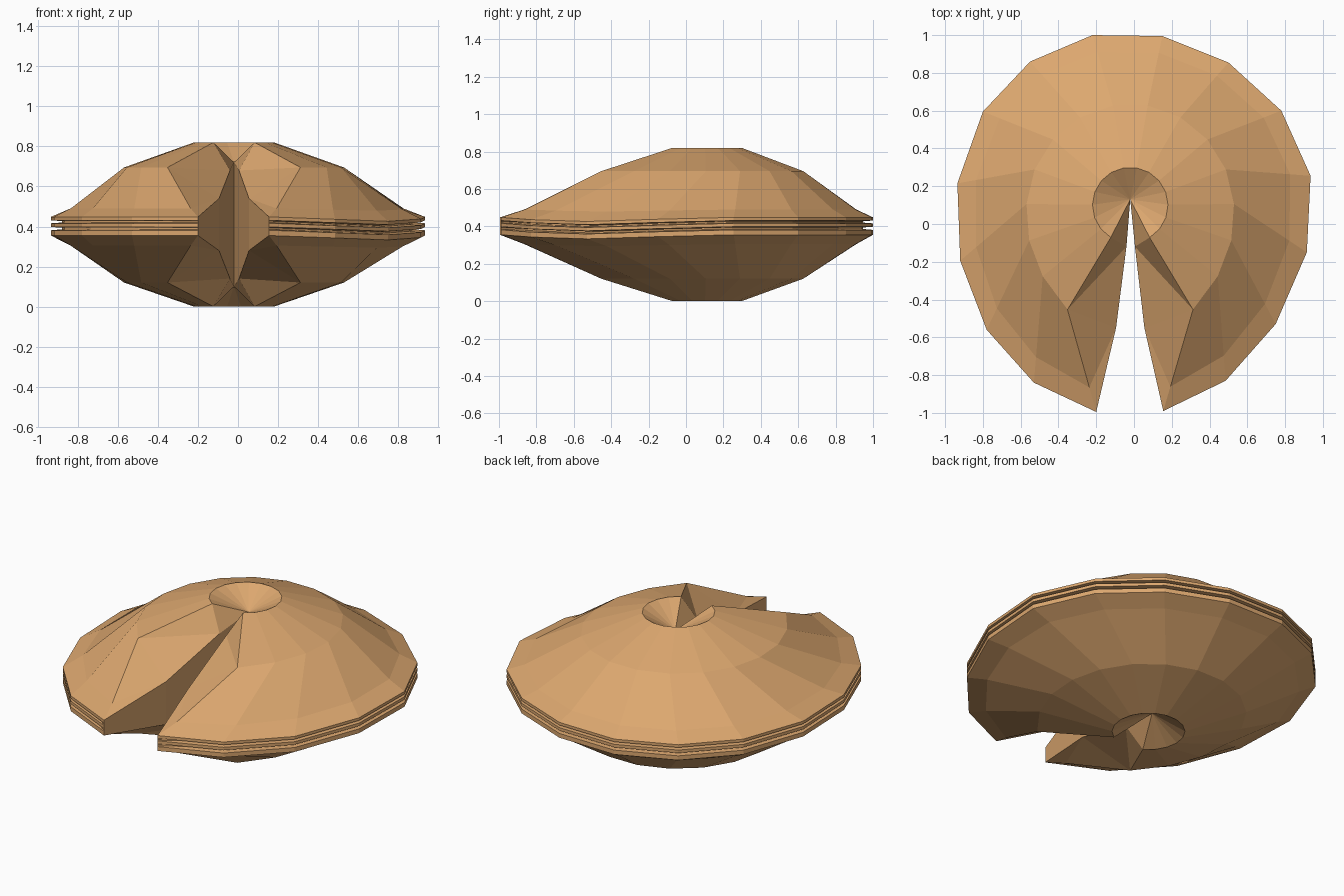
import bpy, bmesh, math
from mathutils import Vector

if "Cube" in bpy.data.objects:
    bpy.data.objects.remove(bpy.data.objects["Cube"])

CX, CY, H = -0.02, 0.10, 0.82

# rim outline seen from above, from right of the notch round to left of it
OUTLINE = [(0.155, -0.99), (0.485, -0.83), (0.75, -0.53), (0.915, -0.15), (0.935, 0.255),
           (0.78, 0.60), (0.50, 0.855), (0.15, 0.995), (-0.22, 1.0), (-0.55, 0.86),
           (-0.80, 0.595), (-0.935, 0.215), (-0.92, -0.195), (-0.78, -0.56),
           (-0.53, -0.84), (-0.20, -0.995)]
# grooved rim: inset, height
RIM = [(0, .448), (0, .431), (.06, .427), (.06, .420), (0, .416), (0, .398),
       (.06, .394), (.06, .386), (0, .381), (0, .355)]
# height drop of the rim at the right front
DROP = {1: -0.012, 2: -0.022, 3: -0.01}

bm = bmesh.new()
vert = lambda x, y, z: bm.verts.new((x, y, z))


def face(*vs):
    bm.faces.new(vs)


tip_top = vert(CX, 0.13, 0.72)
tip_bottom = vert(CX, 0.13, 0.10)
n = len(OUTLINE)
columns = []
for i, (ox, oy) in enumerate(OUTLINE):
    t = i / (n - 1)
    end = i in (0, n - 1)
    a = math.radians(-59 + 298 * t)
    c, s = math.cos(a), math.sin(a)
    r = 0.535 + 0.11 * abs(2 * t - 1) ** 4
    sx, sy = CX + r * c, CY + r * s
    k = 0.76
    mx, my = sx + (ox - sx) * k, sy + (oy - sy) * k
    d = DROP.get(i, 0)
    col = [vert(CX + 0.2 * c, CY + 0.2 * s, H), vert(sx, sy, 0.695), vert(mx, my, 0.49 + d / 2)]
    for inset, z in RIM:
        f = 1 - (0 if end else inset)
        col.append(vert(CX + (ox - CX) * f, CY + (oy - CY) * f, z + d))
    col += [vert(mx, my, 0.305 + d / 2), vert(sx, sy, 0.12), vert(CX + 0.2 * c, CY + 0.2 * s, 0)]
    columns.append(col)

# outer shell with dimples at top and bottom
for a, b in zip(columns, columns[1:]):
    for j in range(len(a) - 1):
        face(a[j], b[j], b[j + 1], a[j + 1])
    face(tip_top, b[0], a[0])
    face(tip_bottom, a[-1], b[-1])

# folded walls of the front notch
for col, x1, x2 in ((columns[0], 0.005, 0.055), (columns[-1], -0.04, -0.095)):
    up1, up2 = vert(x1, -0.12, 0.68), vert(x2, -0.55, 0.54)
    lo1, lo2 = vert(x1, -0.12, 0.14), vert(x2, -0.55, 0.28)
    for tip, p1, p2, q in ((tip_top, up1, up2, col[:3]), (tip_bottom, lo1, lo2, col[:-4:-1])):
        face(tip, q[0], p1)
        face(q[0], q[1], p1)
        face(q[1], p2, p1)
        face(q[1], q[2], p2)
    face(tip_top, up1, lo1, tip_bottom)
    face(up1, up2, lo2, lo1)
    rim = col[2:-2]
    half = len(rim) // 2
    for j in range(len(rim) - 1):
        face(up2 if j < half else lo2, rim[j], rim[j + 1])
    face(up2, rim[half], lo2)

bmesh.ops.recalc_face_normals(bm, faces=bm.faces)
mesh = bpy.data.meshes.new("notched_shell")
bm.to_mesh(mesh)
bm.free()
mat = bpy.data.materials.new("tan")
mat.diffuse_color = (0.72, 0.39, 0.16, 1)
mat.use_nodes = True
mat.node_tree.nodes["Principled BSDF"].inputs["Base Color"].default_value = mat.diffuse_color
mesh.materials.append(mat)
bpy.context.collection.objects.link(bpy.data.objects.new("notched_shell", mesh))
